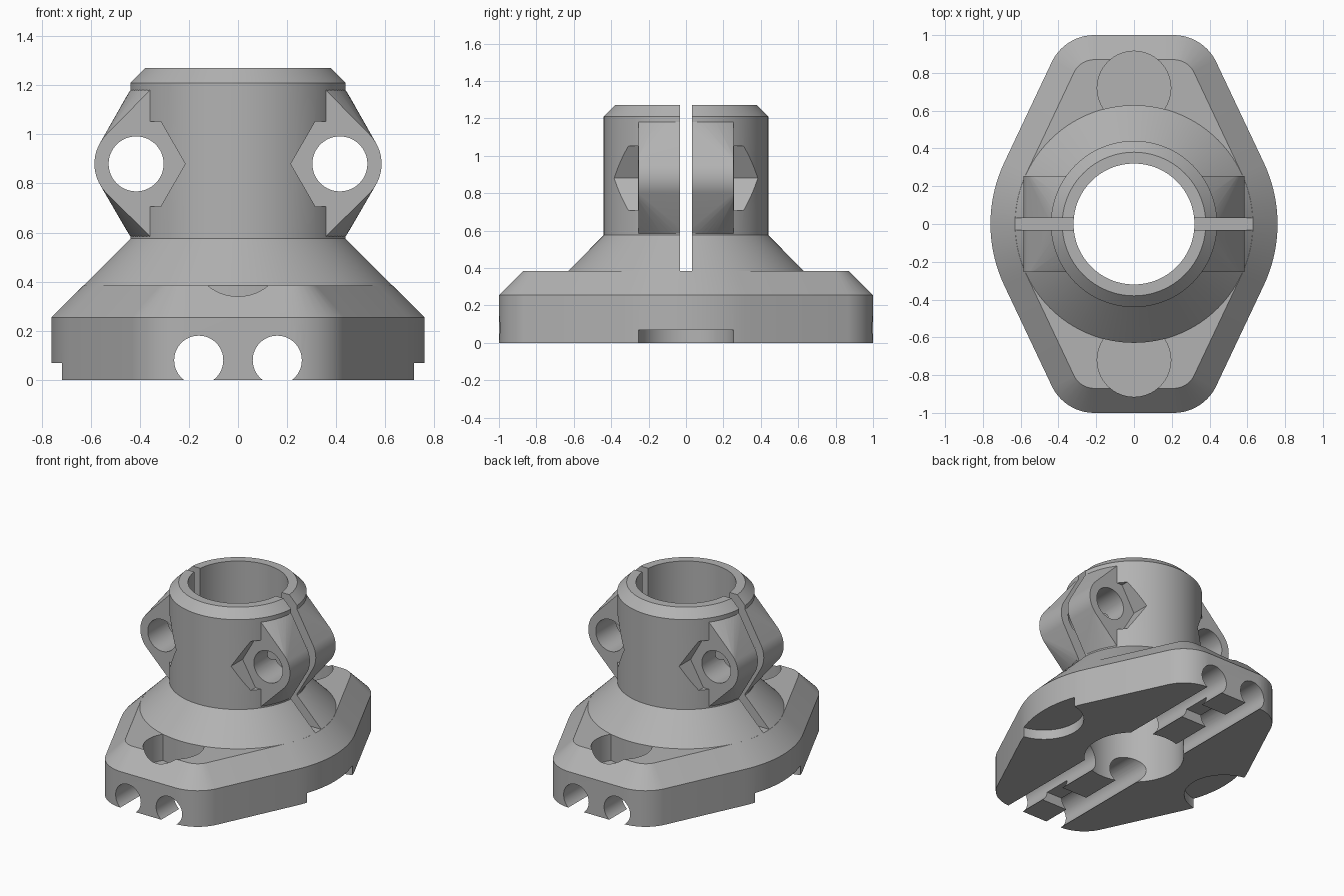
import bpy, bmesh
from math import cos, sin, pi, sqrt, atan2

old = bpy.data.objects.get("Cube")
if old:
    bpy.data.objects.remove(old, do_unlink=True)

grey = bpy.data.materials.new("plain grey")
grey.use_nodes = True
GREY = (0.45, 0.45, 0.45, 1)
grey.diffuse_color = GREY
grey.node_tree.nodes["Principled BSDF"].inputs["Base Color"].default_value = GREY


def circle(cx, cy, r, n=64):
    return [(cx + r * cos(2 * pi * i / n), cy + r * sin(2 * pi * i / n)) for i in range(n)]


def hull(name, points):
    """Convex solid around a cloud of points."""
    bm = bmesh.new()
    for p in points:
        bm.verts.new(p)
    res = bmesh.ops.convex_hull(bm, input=bm.verts)
    inside = {v for v in res["geom_interior"] + res["geom_unused"]
              if isinstance(v, bmesh.types.BMVert)}
    bmesh.ops.delete(bm, geom=list(inside), context="VERTS")
    bmesh.ops.dissolve_limit(bm, angle_limit=0.005, verts=bm.verts, edges=bm.edges)
    bmesh.ops.recalc_face_normals(bm, faces=bm.faces)
    mesh = bpy.data.meshes.new(name)
    bm.to_mesh(mesh)
    bm.free()
    mesh.materials.append(grey)
    obj = bpy.data.objects.new(name, mesh)
    bpy.context.collection.objects.link(obj)
    return obj


def upright(name, outline, z0, z1):
    return hull(name, [(x, y, z) for x, y in outline for z in (z0, z1)])


def lengthwise(name, outline, y0, y1):
    return hull(name, [(x, y, z) for x, z in outline for y in (y0, y1)])


def box(name, x0, x1, y0, y1, z0, z1):
    return upright(name, [(x0, y0), (x1, y0), (x1, y1), (x0, y1)], z0, z1)


def combine(target, tool, operation):
    """Apply a boolean and discard the tool."""
    tool.hide_render = True
    mod = target.modifiers.new("boolean", "BOOLEAN")
    mod.operation = operation
    mod.solver = "EXACT"
    mod.object = tool
    bpy.ops.object.select_all(action="DESELECT")
    bpy.context.view_layer.objects.active = target
    target.select_set(True)
    bpy.ops.object.modifier_apply(modifier=mod.name)
    bpy.data.objects.remove(tool, do_unlink=True)


# Base plate: rounded lozenge with a bevelled top
plate = []
for z, inset in ((0, 0), (0.255, 0), (0.385, 0.13)):
    rim = circle(0, 0, 0.76 - inset, 128)
    for sx in (-1, 1):
        for sy in (-1, 1):
            rim += circle(0.21 * sx, 0.75 * sy, 0.25 - inset)
    plate += [(x, y, z) for x, y in rim]
mount = hull("clamp_mount", plate)

# Round screw pockets in the plate top
for s in (-1, 1):
    combine(mount, upright("screw_pocket", circle(0, 0.72 * s, 0.195), 0.2, 0.6), "DIFFERENCE")

# Collar: flared foot, then tube with a bevelled lip
foot = [(x, y, z) for r, z in ((0.629, 0.15), (0.629, 0.385), (0.44, 0.575))
        for x, y in circle(0, 0, r, 128)]
combine(mount, hull("collar_foot", foot), "UNION")
tube = [(x, y, z) for r, z in ((0.44, 0.5), (0.44, 1.21), (0.38, 1.27))
        for x, y in circle(0, 0, r, 128)]
combine(mount, hull("collar_tube", tube), "UNION")

# Clamp ears: a bolt eye blended into the tube wall
EYE_X, EYE_Z, HALF = 0.415, 0.88, 0.255
swing = atan2(HALF, sqrt(0.44 ** 2 - HALF ** 2))
for s in (-1, 1):
    ear = [(s * x, y, z) for x, z in circle(EYE_X, EYE_Z, 0.17) for y in (-HALF, HALF)]
    for i in range(-10, 11):
        a = swing * i / 10
        ear += [(s * 0.44 * cos(a), 0.44 * sin(a), z) for z in (0.585, 1.18)]
    combine(mount, hull("clamp_ear", ear), "UNION")

# Central bore and clamping slot
combine(mount, upright("bore", circle(0, 0, 0.32, 128), -0.1, 1.4), "DIFFERENCE")
combine(mount, box("slot", -0.8, 0.8, -0.033, 0.033, 0.385, 1.4), "DIFFERENCE")

for s in (-1, 1):
    # Bolt holes with hexagonal seats on both faces
    combine(mount, lengthwise("bolt_hole", circle(s * EYE_X, EYE_Z, 0.112), -0.7, 0.7), "DIFFERENCE")
    for t in (-1, 1):
        seat = lengthwise("hex_seat", circle(s * EYE_X, EYE_Z, 0.2, 6), t * 0.2555, t * 0.6)
        combine(mount, seat, "DIFFERENCE")
    # Rod channels open to the underside
    combine(mount, lengthwise("channel", circle(s * 0.16, 0.08, 0.1), -1.2, 1.2), "DIFFERENCE")
    # Shallow round reliefs under the sides
    combine(mount, upright("relief", circle(s * 0.76, 0, 0.258), -0.1, 0.068), "DIFFERENCE")
    # Notches across the rib between the channels
    y0, y1 = sorted((s * 0.6, s * 0.8))
    combine(mount, box("rib_notch", -0.13, 0.13, y0, y1, -0.1, 0.07), "DIFFERENCE")

bpy.ops.object.shade_smooth_by_angle(angle=0.45)
